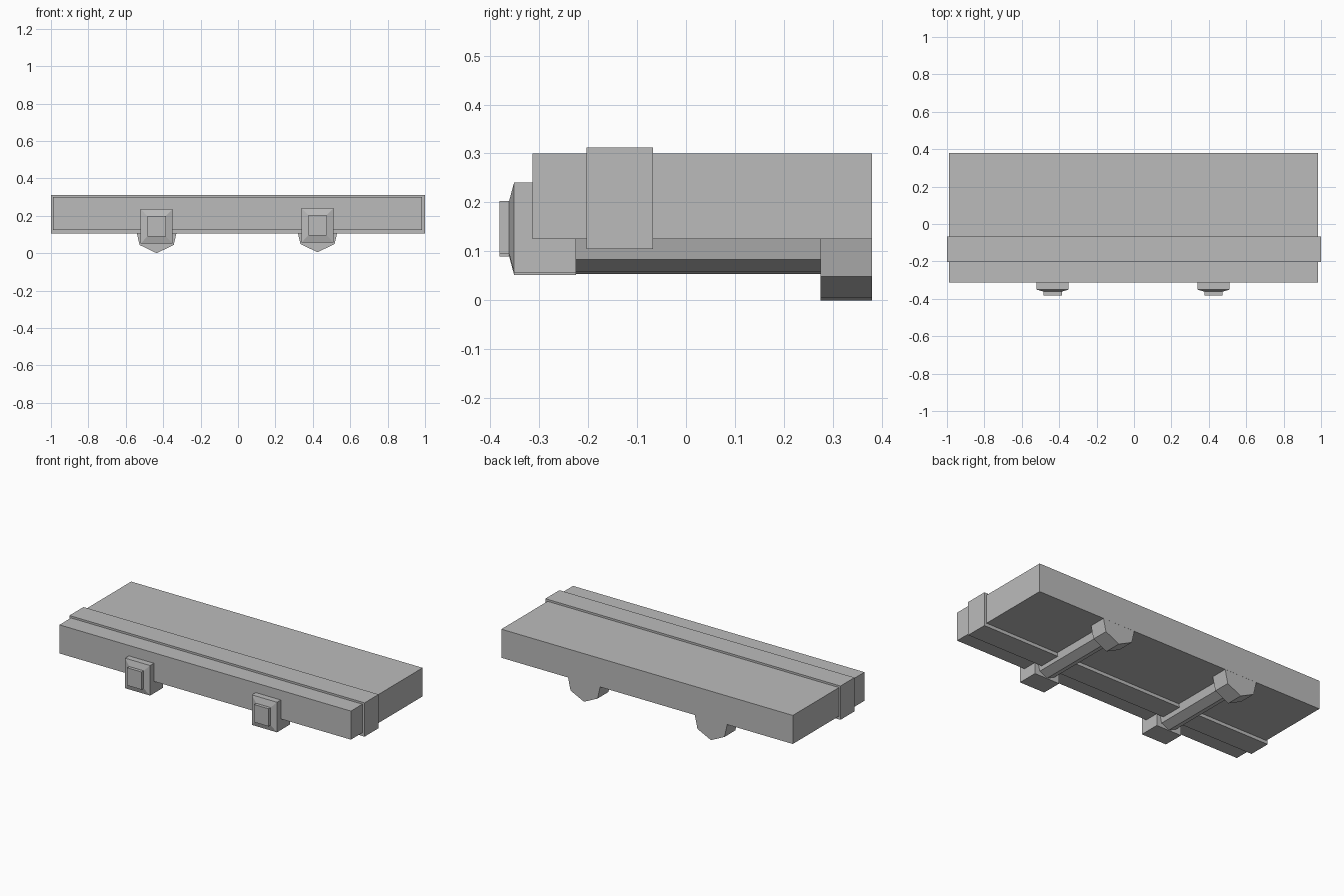
import bpy
import bmesh
from math import sin, cos, pi

cube = bpy.data.objects.get("Cube")
if cube:
    bpy.data.objects.remove(cube, do_unlink=True)

GREY = (0.5, 0.5, 0.5, 1.0)
grey = bpy.data.materials.new("plain_grey")
grey.use_nodes = True
grey.diffuse_color = GREY
grey.node_tree.nodes["Principled BSDF"].inputs["Base Color"].default_value = GREY


def loft(name, sections):
    """Join matching closed rings of points and cap both ends."""
    bm = bmesh.new()
    rings = [[bm.verts.new(p) for p in ring] for ring in sections]
    for a, b in zip(rings, rings[1:]):
        for i in range(len(a)):
            j = (i + 1) % len(a)
            bm.faces.new((a[i], a[j], b[j], b[i]))
    bm.faces.new(rings[0])
    bm.faces.new(rings[-1])
    bmesh.ops.recalc_face_normals(bm, faces=bm.faces)
    mesh = bpy.data.meshes.new(name)
    bm.to_mesh(mesh)
    bm.free()
    mesh.materials.append(grey)
    obj = bpy.data.objects.new(name, mesh)
    bpy.context.collection.objects.link(obj)
    return obj


def rect(x0, x1, y, z0, z1):
    return [(x0, y, z0), (x1, y, z0), (x1, y, z1), (x0, y, z1)]


def box(name, x0, x1, y0, y1, z0, z1):
    return loft(name, [rect(x0, x1, y, z0, z1) for y in (y0, y1)])


def prism(name, x, z, radius, y0, y1, sides=7):
    """Seven-sided bar along y with one corner pointing down."""
    angles = [2 * pi * i / sides for i in range(sides)]
    return loft(name, [[(x + radius * sin(a), y, z - radius * cos(a)) for a in angles]
                       for y in (y0, y1)])


# Main slab and the raised band wrapped around it
box("slab", -0.99, 0.985, -0.314, 0.38, 0.125, 0.30)
box("band", -1.0, 1.0, -0.203, -0.067, 0.105, 0.312)

# Two clamps: bevelled head with a button, rod below the slab, rear nut
for side, x, z in (("right", -0.435, 0.0), ("left", 0.425, 0.005)):
    def ring(half, y, low, high):
        return rect(x - half, x + half, y, z + low, z + high)

    loft(side + "_clamp_head", [ring(0.085, -0.225, 0.052, 0.236),
                                ring(0.085, -0.351, 0.052, 0.236),
                                ring(0.050, -0.361, 0.089, 0.199)])
    box(side + "_clamp_button", x - 0.049, x + 0.049, -0.381, -0.355, z + 0.09, z + 0.198)
    prism(side + "_clamp_rod", x, z + 0.12, 0.066, -0.23, 0.28)
    prism(side + "_clamp_nut", x, z + 0.117, 0.117, 0.275, 0.3795)
